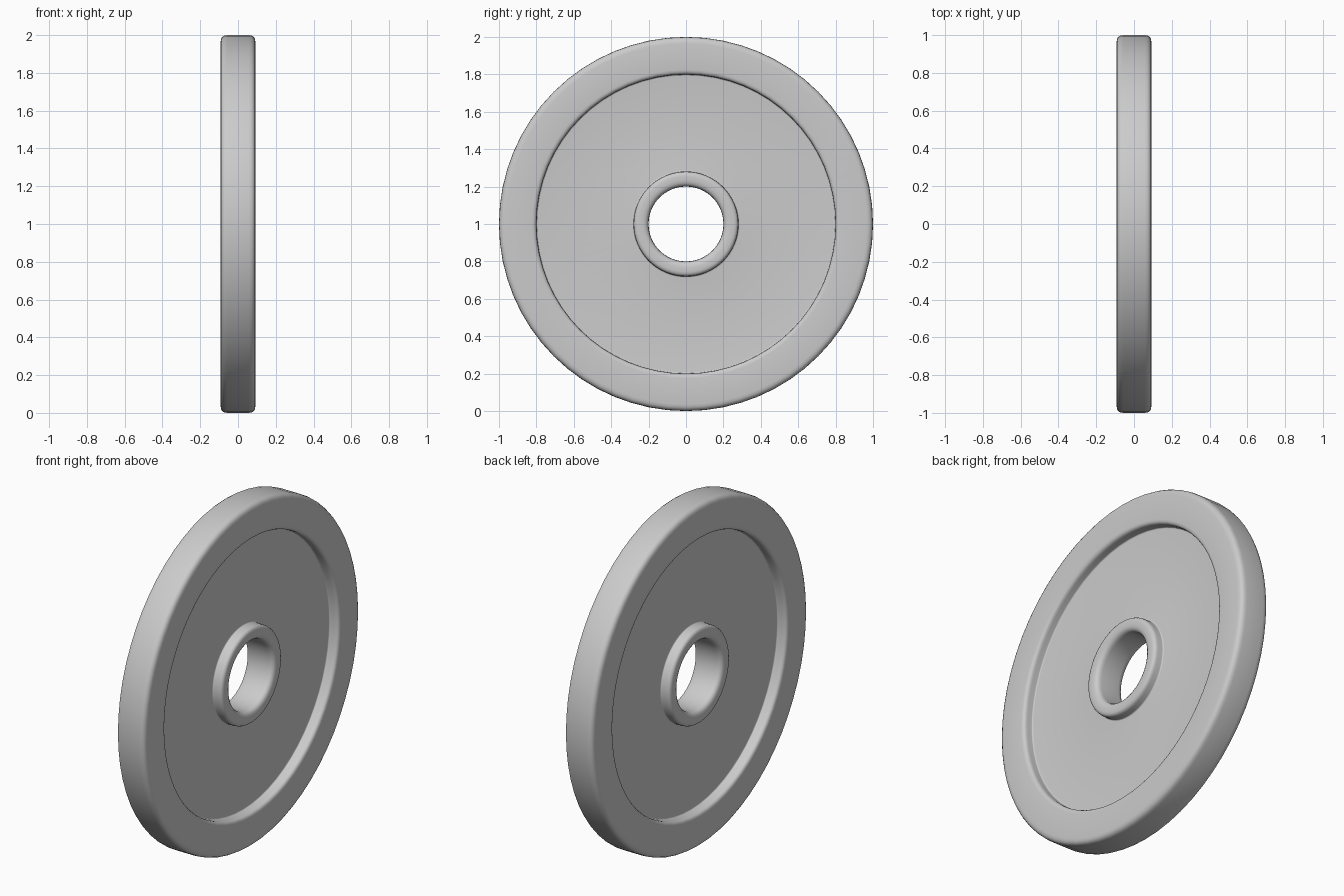
import bpy, bmesh, math
from mathutils import Matrix, Vector

if "Cube" in bpy.data.objects:
    bpy.data.objects.remove(bpy.data.objects["Cube"])

SEGMENTS = 64
HALF = 0.092       # half width of rim and hub
PANEL = 0.032      # half width of the recessed panel

grey = bpy.data.materials.new("light grey")
grey.use_nodes = True
colour = (0.6, 0.6, 0.6, 1)
grey.diffuse_color = colour
grey.node_tree.nodes["Principled BSDF"].inputs["Base Color"].default_value = colour


def rounded(corners, steps=4):
    """Round each (x, r, radius) corner of a closed profile with a curve."""
    points = []
    for i, (x, r, radius) in enumerate(corners):
        here = Vector((x, r))
        before = Vector(corners[i - 1][:2])
        after = Vector(corners[(i + 1) % len(corners)][:2])
        start = here + (before - here).normalized() * radius
        end = here + (after - here).normalized() * radius
        for k in range(steps + 1):
            t = k / steps
            points.append(start * (1 - t) ** 2 + here * 2 * t * (1 - t) + end * t * t)
    return points


# Half profile from hub bore to outer rim, mirrored to the other side
side = [
    (HALF, 0.20, 0.035),    # bore edge
    (HALF, 0.28, 0.025),    # hub edge
    (PANEL, 0.28, 0.008),   # hub foot
    (PANEL, 0.80, 0.008),   # panel edge
    (HALF, 0.80, 0.025),    # rim lip
    (HALF, 1.00, 0.035),    # outer edge
]
corners = side + [(-x, r, radius) for x, r, radius in reversed(side)]

# Revolve the profile around the x axis
bm = bmesh.new()
ring = [bm.verts.new((p.x, 0, p.y)) for p in rounded(corners)]
edges = [bm.edges.new((ring[i - 1], ring[i])) for i in range(len(ring))]
bmesh.ops.spin(bm, geom=ring + edges, cent=(0, 0, 0), axis=(1, 0, 0),
               angle=math.tau, steps=SEGMENTS, use_merge=True)
bmesh.ops.remove_doubles(bm, verts=bm.verts, dist=0.0001)
bmesh.ops.recalc_face_normals(bm, faces=bm.faces)
bmesh.ops.transform(bm, matrix=Matrix.Translation((0, 0, 1)), verts=bm.verts)
for face in bm.faces:
    face.smooth = True

mesh = bpy.data.meshes.new("weight_plate")
bm.to_mesh(mesh)
bm.free()
mesh.materials.append(grey)
plate = bpy.data.objects.new("weight_plate", mesh)
bpy.context.collection.objects.link(plate)
